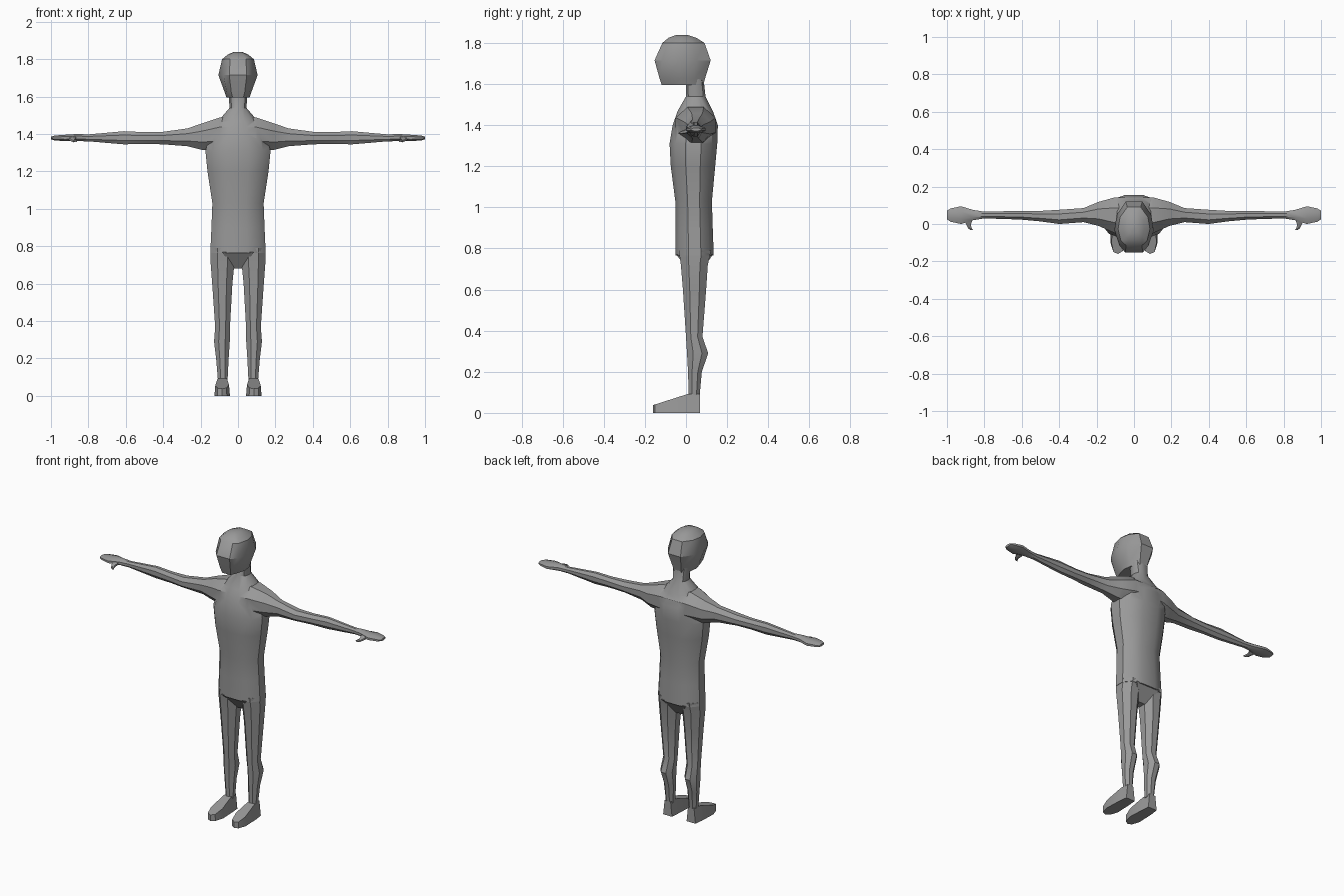
import bpy, bmesh, math

if "Cube" in bpy.data.objects:
    bpy.data.objects.remove(bpy.data.objects["Cube"])

skin = bpy.data.materials.new("plain grey")
skin.diffuse_color = (0.32, 0.32, 0.32, 1)
skin.use_nodes = True
skin.node_tree.nodes["Principled BSDF"].inputs["Base Color"].default_value = skin.diffuse_color


def oval(n, a0, a1, b0, b1, power=0.85):
    """Rounded cross-section spanning a0..a1 and b0..b1."""
    pts = []
    for i in range(n):
        t = 2 * math.pi * (i + 0.5) / n
        c, s = math.cos(t), math.sin(t)
        c = math.copysign(abs(c) ** power, c)
        s = math.copysign(abs(s) ** power, s)
        pts.append((c, s))
    mc = max(p[0] for p in pts)
    ms = max(p[1] for p in pts)
    return [((a0 + a1) / 2 + (a1 - a0) / 2 * c / mc,
             (b0 + b1) / 2 + (b1 - b0) / 2 * s / ms) for c, s in pts]


def loft(name, rings, mirror=False):
    """Skin a list of equal-length rings and close both ends."""
    bm = bmesh.new()
    sides = (1, -1) if mirror else (1,)
    for side in sides:
        loops = [[bm.verts.new((side * x, y, z)) for x, y, z in r] for r in rings]
        n = len(loops[0])
        for a, b in zip(loops, loops[1:]):
            for i in range(n):
                j = (i + 1) % n
                bm.faces.new((a[i], a[j], b[j], b[i]))
        bm.faces.new(loops[0])
        bm.faces.new(loops[-1])
    bmesh.ops.recalc_face_normals(bm, faces=bm.faces)
    me = bpy.data.meshes.new(name)
    bm.to_mesh(me)
    bm.free()
    me.materials.append(skin)
    ob = bpy.data.objects.new(name, me)
    bpy.context.collection.objects.link(ob)
    return ob


def upright(n, rows, power=0.85):
    """Rings from rows of (z, x0, x1, y0, y1)."""
    return [[(x, y, z) for x, y in oval(n, x0, x1, y0, y1, power)]
            for z, x0, x1, y0, y1 in rows]


# Torso and neck: z, half width, front, back
torso_rows = [
    (0.765, .148, -.05, .135), (0.90, .142, -.05, .13), (1.03, .137, -.052, .126),
    (1.20, .163, -.074, .142), (1.31, .174, -.08, .152), (1.40, .15, -.065, .155),
    (1.47, .105, -.04, .13), (1.54, .045, .0, .095), (1.63, .052, .0, .085)]
torso = loft("torso", upright(12, [(z, -w, w, f, b) for z, w, f, b in torso_rows]))

# Arms and hands: x, front, back, bottom, top
arm_rows = [
    (0.10, -.05, .143, 1.312, 1.488), (0.19, -.01, .118, 1.315, 1.458),
    (0.27, .01, .085, 1.335, 1.43), (0.40, .0, .076, 1.345, 1.412),
    (0.50, .014, .07, 1.347, 1.41), (0.61, .024, .07, 1.345, 1.415),
    (0.80, .03, .066, 1.361, 1.398), (0.86, .02, .075, 1.362, 1.40),
    (0.925, .0, .095, 1.362, 1.396), (0.98, .012, .083, 1.366, 1.392),
    (1.0, .025, .072, 1.372, 1.386)]
arm_rows = [(-r[0],) + r[1:] for r in reversed(arm_rows)] + arm_rows
arms = loft("arms", [[(x, y, z) for y, z in oval(8, f, b, lo, hi, 1.0)]
                     for x, f, b, lo, hi in arm_rows])

# Blend the arms into the torso
union = torso.modifiers.new("join arms", "BOOLEAN")
union.operation = "UNION"
union.solver = "EXACT"
union.object = arms
bpy.context.view_layer.objects.active = torso
bpy.ops.object.modifier_apply(modifier=union.name)
bpy.data.objects.remove(arms)

# Thumbs: hooked forward from the palms
thumb_rows = [(.02, .865, .91, 1.365, 1.39), (-.005, .872, .895, 1.358, 1.378),
              (-.022, .868, .888, 1.356, 1.372), (-.032, .86, .875, 1.357, 1.367)]
thumbs = loft("thumbs", [[(x, y, z) for x, z in oval(6, x0, x1, z0, z1)]
                         for y, x0, x1, z0, z1 in thumb_rows], mirror=True)


# Head: z, half width, front half width, front, cheek, back
head_rows = [
    (1.595, .062, .048, -.118, -.07, .085), (1.625, .072, .06, -.128, -.09, .092),
    (1.715, .105, .078, -.153, -.115, .12), (1.80, .085, .07, -.115, -.09, .09),
    (1.825, .055, .045, -.085, -.065, .05), (1.838, .025, .02, -.05, -.04, .01)]
head_rings = []
for z, w, fw, f, c, b in head_rows:
    half = [(fw * .6, f), (fw, c), (w, c + (b - c) * .35),
            (w * .88, c + (b - c) * .7), (w * .42, b)]
    head_rings.append([(x, y, z) for x, y in half]
                      + [(-x, y, z) for x, y in reversed(half)])
head = loft("head", head_rings)

# Pelvis wedge between the legs
pelvis = loft("pelvis", [
    [(-w, f, z), (w, f, z), (w, b, z), (-w, b, z)]
    for z, w, f, b in ((.77, .085, -.047, .13), (.68, .028, .02, .07))])

# Legs
leg_rows = [
    (.79, .02, .145, -.035, .122), (.72, .018, .147, -.025, .106),
    (.60, .03, .138, -.015, .098), (.37, .043, .122, .0, .08),
    (.29, .044, .128, .005, .108), (.20, .05, .117, .01, .077),
    (.08, .056, .107, .013, .066)]
legs = loft("legs", upright(8, leg_rows, 1.0), mirror=True)

# Feet: sole outline, with a top that slopes down to the toe
outline = [(.052, .068), (.048, .012), (.043, -.09), (.06, -.145), (.085, -.16),
           (.11, -.15), (.126, -.10), (.122, .012), (.115, .068)]
sole = [(x, y, 0) for x, y in outline]
upper = []
for x, y in outline:
    t = min(1, (y + .16) / .172)
    upper.append((.083 + (x - .083) * (1 - .32 * t), y, .038 + .055 * t))
feet = loft("feet", [sole, upper], mirror=True)

# Smooth the soft parts, keeping edges sharp
for ob in (torso, thumbs, head, pelvis, legs, feet):
    bpy.ops.object.select_all(action="DESELECT")
    ob.select_set(True)
    bpy.context.view_layer.objects.active = ob
    bpy.ops.object.shade_smooth_by_angle(angle=math.radians(32))
